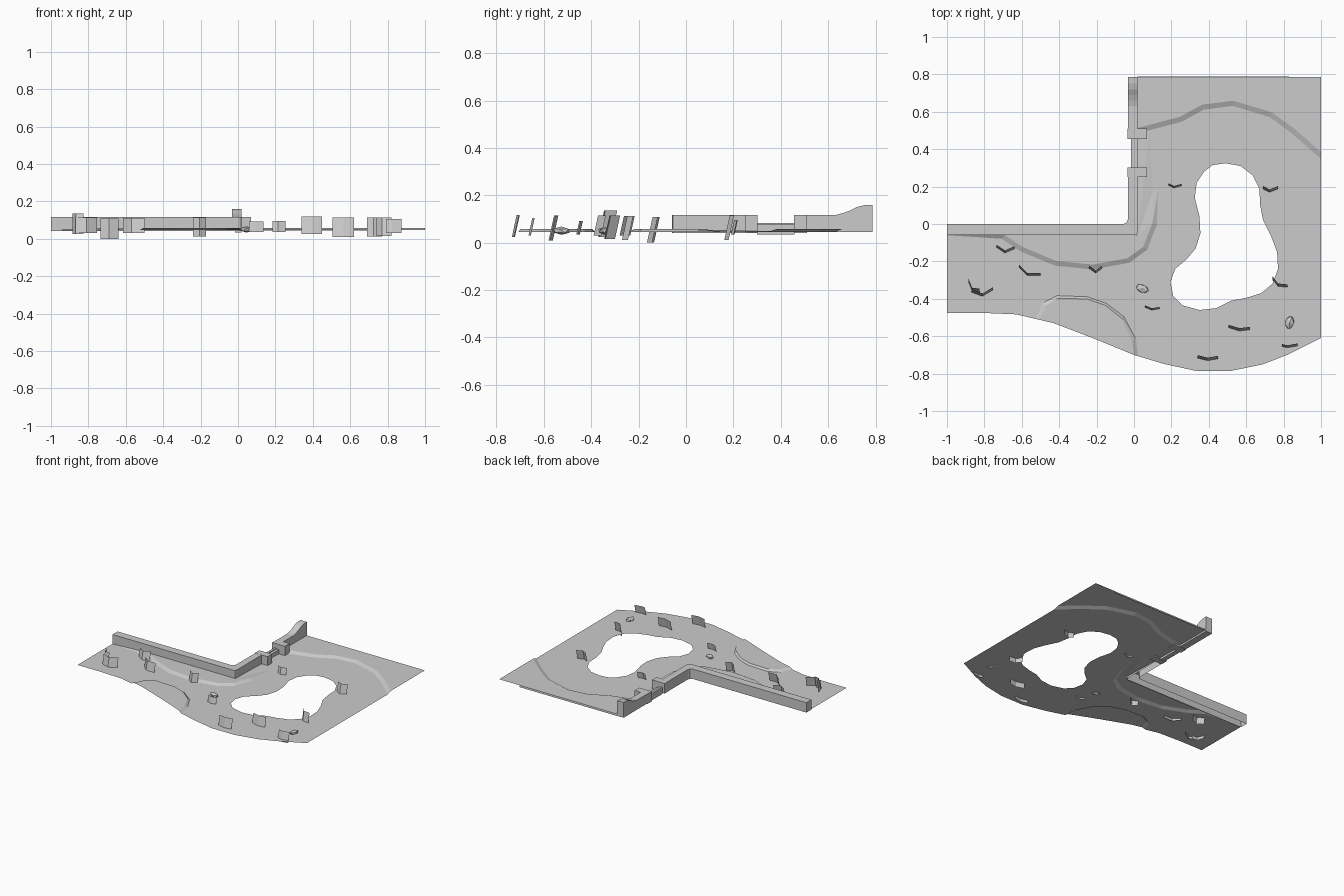
import bpy, bmesh, math, random
from mathutils import Vector
from mathutils.geometry import delaunay_2d_cdt

random.seed(4)
LOW, HIGH = 0.046, 0.058


def make(name, verts, faces):
    me = bpy.data.meshes.new(name)
    me.from_pydata([tuple(v) for v in verts], [], faces)
    ob = bpy.data.objects.new(name, me)
    bpy.context.collection.objects.link(ob)
    return ob


def prism(name, outline, direction, open_start=False):
    """Extrude a closed 3D outline along a direction."""
    n = len(outline)
    a = [Vector(p) for p in outline]
    b = [p + Vector(direction) for p in a]
    faces = [(i, (i + 1) % n, n + (i + 1) % n, n + i) for i in range(n)]
    faces.append(tuple(range(n, 2 * n)))
    if not open_start:
        faces.append(tuple(reversed(range(n))))
    ob = make(name, a + b, faces)
    bm = bmesh.new()
    bm.from_mesh(ob.data)
    bmesh.ops.recalc_face_normals(bm, faces=bm.faces)
    bm.to_mesh(ob.data)
    bm.free()
    return ob


def box(name, x0, x1, y0, y1, z0, z1):
    return prism(name, [(x0, y0, z0), (x1, y0, z0), (x1, y1, z0), (x0, y1, z0)],
                 (0, 0, z1 - z0))


def inside(p, poly):
    hit = False
    for (x0, y0), (x1, y1) in zip(poly, poly[1:] + poly[:1]):
        if (y0 > p[1]) != (y1 > p[1]) and p[0] < x0 + (p[1] - y0) * (x1 - x0) / (y1 - y0):
            hit = not hit
    return hit


def offset(line, d):
    """Shift an open line to its left by d (a number, or one per point)."""
    out = []
    for i, p in enumerate(line):
        t = Vector(line[min(i + 1, len(line) - 1)]) - Vector(line[max(i - 1, 0)])
        t.normalize()
        k = d[i] if isinstance(d, list) else d
        out.append((p[0] - t.y * k, p[1] + t.x * k))
    return out


# Ground outline, pond opening and low terrace steps
outer = [(-1, -0.06), (-1, -0.475), (-0.82, -0.475), (-0.63, -0.483), (-0.43, -0.53),
         (-0.22, -0.61), (0, -0.7), (0.16, -0.748), (0.33, -0.785), (0.52, -0.785),
         (0.69, -0.75), (0.83, -0.695), (1, -0.61), (1, 0.787), (0.02, 0.787), (0.02, -0.06)]
pond = [(0.49, 0.325), (0.57, 0.31), (0.635, 0.26), (0.67, 0.19), (0.675, 0.1), (0.69, 0.02),
        (0.735, -0.07), (0.765, -0.15), (0.77, -0.24), (0.74, -0.32), (0.68, -0.37),
        (0.6, -0.395), (0.52, -0.41), (0.44, -0.45), (0.35, -0.46), (0.26, -0.435),
        (0.21, -0.385), (0.195, -0.31), (0.22, -0.24), (0.28, -0.19), (0.33, -0.13),
        (0.355, -0.05), (0.35, 0.04), (0.325, 0.14), (0.335, 0.22), (0.375, 0.28), (0.42, 0.315)]
terraces = [
    ([(-0.02, 0.49), (0.08, 0.515), (0.25, 0.56), (0.37, 0.625), (0.53, 0.645), (0.73, 0.585),
      (0.86, 0.49), (1.05, 0.32)], 0.028, [(1.1, 0.9), (-0.1, 0.9)]),
    ([(-0.7, -0.068), (-0.6, -0.135), (-0.42, -0.21), (-0.22, -0.23), (-0.03, -0.195),
      (0.06, -0.13), (0.11, 0.0), (0.115, 0.18)], 0.026,
     [(0.0, 0.18), (0.0, -0.04), (-0.7, -0.04)]),
    ([(0.012, -0.73), (0.0, -0.62), (-0.06, -0.5), (-0.15, -0.43), (-0.25, -0.395),
      (-0.41, -0.39), (-0.48, -0.43), (-0.52, -0.52)],
     [0.022, 0.022, 0.014, 0.012, 0.012, 0.014, 0.022, 0.022], [(-0.5, -0.8), (0, -0.85)]),
]
pts, edges, raised = [], [], []


def add_line(line, closed=False):
    s, n = len(pts), len(line)
    pts.extend(Vector(p) for p in line)
    edges.extend((s + i, s + (i + 1) % n) for i in range(n if closed else n - 1))


add_line(outer, True)
add_line(pond, True)
for line, w, closing in terraces:
    ws = w if isinstance(w, list) else [w] * len(line)
    add_line(offset(line, [k / 2 for k in ws]))
    add_line(offset(line, [-k / 2 for k in ws]))
    raised.append(offset(line, [k / 2 - 0.003 for k in ws]) + closing)
cv, ce, cf = delaunay_2d_cdt(pts, edges, [], 0, 1e-5)[:3]
keep = []
for f in cf:
    c = sum((cv[i] for i in f), Vector((0, 0))) / len(f)
    if inside(c, outer) and not inside(c, pond):
        keep.append(tuple(f))
gv = [(v.x, v.y, HIGH if any(inside(v, r) for r in raised) else LOW) for v in cv]
ground = make("ground", gv, keep)
bm = bmesh.new()
bm.from_mesh(ground.data)
bmesh.ops.delete(bm, geom=[v for v in bm.verts if not v.link_faces], context='VERTS')
bm.to_mesh(ground.data)
bm.free()

# Lip under the rear ground edge
make("rear_lip", [(0.02, 0.787, HIGH), (0.83, 0.787, HIGH), (0.83, 0.789, 0.045),
                  (0.02, 0.789, 0.045)], [(0, 1, 2, 3)])

# Corner wall, open underneath
corner = [(-1, 0), (-1, -0.06), (0.002, -0.06), (0.015, -0.055), (0.02, -0.04), (0.02, 0.26),
          (-0.033, 0.26), (-0.033, 0.025), (-0.04, 0.007), (-0.055, 0)]
prism("corner_wall", [(x, y, 0.042) for x, y in corner], (0, 0, 0.074), True)

# Gate posts and low barrier between them
box("gate_post_front", -0.035, 0.07, 0.25, 0.302, 0.042, 0.117)
box("gate_post_rear", -0.035, 0.07, 0.455, 0.51, 0.042, 0.117)
box("gate_barrier", -0.016, 0.0, 0.30, 0.457, 0.034, 0.084)
box("gate_step", 0.0, 0.02, 0.30, 0.457, 0.034, 0.078)

# Rear wall that sweeps up at its end
sweep = [(0.5, 0.045), (0.787, 0.045), (0.787, 0.16), (0.75, 0.158), (0.72, 0.15),
         (0.69, 0.135), (0.66, 0.124), (0.63, 0.117), (0.5, 0.117)]
prism("rear_wall", [(-0.033, y, z) for y, z in sweep], (0.053, 0, 0))

# Leaning, folded grass cards: centre x, y, left arm, right arm, z range
cards = [(-0.69, -0.165, -0.045, 0.03, 0.05, 0.022, 0.0, 0.108),
         (-0.57, -0.28, -0.045, 0.045, 0.07, 0.0, 0.03, 0.112),
         (-0.205, -0.27, -0.035, 0.025, 0.035, 0.025, 0.012, 0.113),
         (-0.81, -0.39, -0.06, 0.022, 0.055, 0.033, 0.03, 0.115),
         (-0.865, -0.365, -0.02, 0.05, 0.04, -0.005, 0.025, 0.135),
         (0.095, -0.463, -0.035, 0.015, 0.04, 0.007, 0.035, 0.092),
         (0.565, -0.58, -0.06, 0.018, 0.055, 0.007, 0.01, 0.115),
         (0.395, -0.735, -0.055, 0.013, 0.055, 0.01, 0.025, 0.118),
         (0.82, -0.665, -0.03, 0.007, 0.055, 0.01, 0.03, 0.105),
         (0.77, -0.34, -0.03, 0.04, 0.05, -0.005, 0.015, 0.115),
         (0.215, 0.19, -0.03, 0.015, 0.04, 0.012, 0.035, 0.095),
         (0.725, 0.162, -0.035, 0.018, 0.045, 0.018, 0.012, 0.115)]
for i, (x, y, lx, ly, rx, ry, z0, z1) in enumerate(cards):
    base = [(x + lx, y + ly), (x, y), (x + rx, y + ry)]
    lean = 0.22 * (z1 - z0)
    make(f"grass_card_{i + 1}", [(a, b, z0) for a, b in base] + [(a, b + lean, z1) for a, b in base],
         [(0, 1, 4, 3), (1, 2, 5, 4)])

# Low-poly stones
for i, (x, y, sx, sy, rot) in enumerate([(0.045, -0.345, 0.04, 0.025, -0.4),
                                         (0.832, -0.527, 0.026, 0.04, -0.2)]):
    bpy.ops.mesh.primitive_ico_sphere_add(subdivisions=1, radius=1, location=(x, y, 0.05),
                                          rotation=(0, 0, rot))
    ob = bpy.context.object
    ob.name = f"stone_{i + 1}"
    ob.scale = (sx, sy, 0.018)
    for v in ob.data.vertices:
        v.co *= random.uniform(0.88, 1.05)
